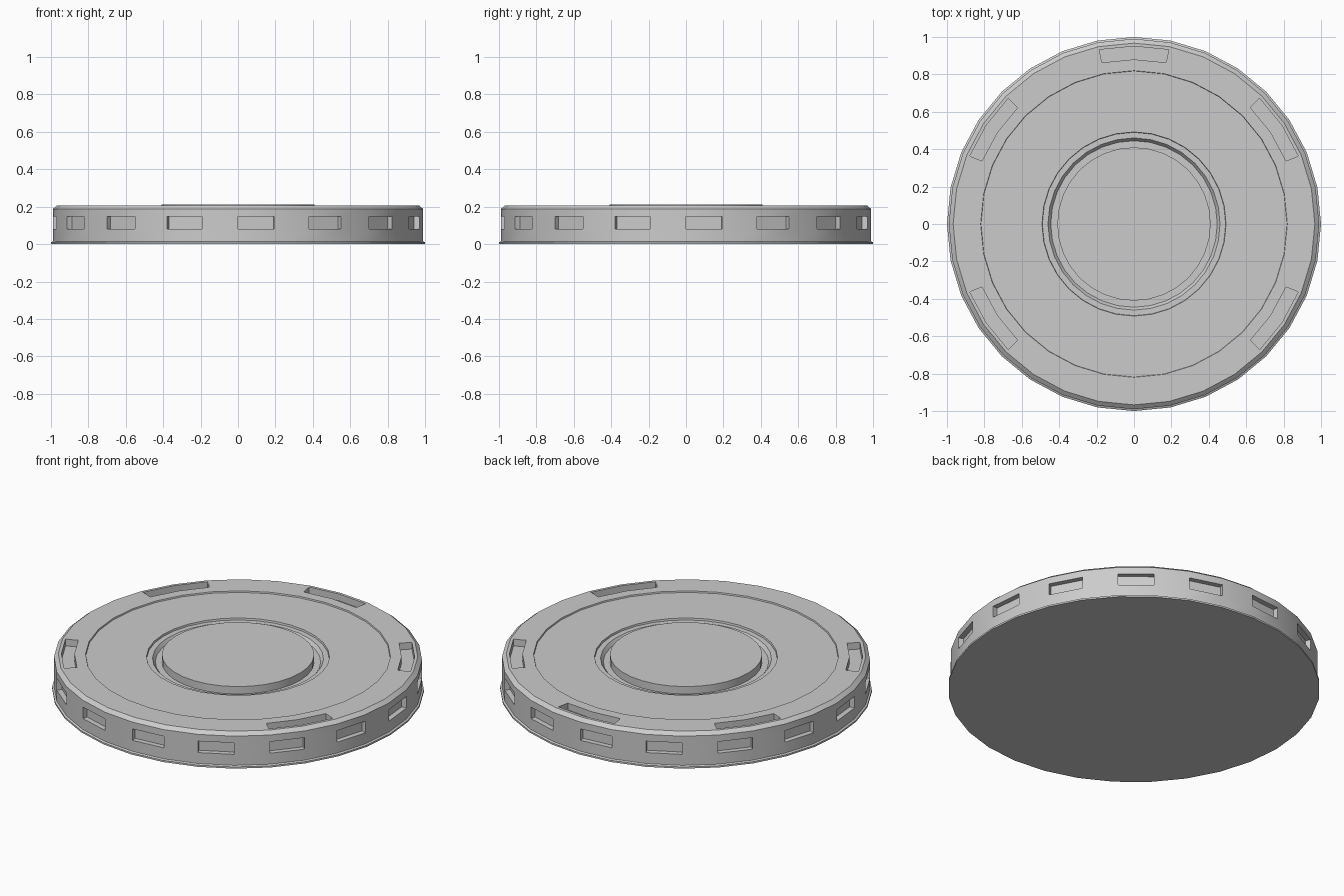
import bpy, bmesh
from math import sin, cos, pi, radians

if "Cube" in bpy.data.objects:
    bpy.data.objects.remove(bpy.data.objects["Cube"])

SIDES = 32


def lathe(bm, profile):
    """Revolve (radius, z) points about z; return rows of faces per profile step."""
    rings = []
    for r, z in profile:
        rings.append([bm.verts.new((r * cos(2 * pi * i / SIDES), r * sin(2 * pi * i / SIDES), z))
                      for i in range(SIDES)])
    rows = []
    for a, b in zip(rings, rings[1:]):
        rows.append([bm.faces.new((a[i], a[(i + 1) % SIDES], b[(i + 1) % SIDES], b[i]))
                     for i in range(SIDES)])
    bm.faces.new(rings[0][::-1])
    bm.faces.new(rings[-1])
    bm.normal_update()
    return rows


def finish(bm, name):
    bm.normal_update()
    mesh = bpy.data.meshes.new(name)
    bm.to_mesh(mesh)
    bm.free()
    ob = bpy.data.objects.new(name, mesh)
    bpy.context.collection.objects.link(ob)
    bpy.ops.object.select_all(action='DESELECT')
    ob.select_set(True)
    bpy.context.view_layer.objects.active = ob
    bpy.ops.object.shade_smooth_by_angle(angle=radians(25))
    return ob


# Main disc: base flange, side wall, bevelled rim, stepped top and ring groove
bm = bmesh.new()
rows = lathe(bm, [
    (1.0, 0), (1.0, 0.01), (0.99, 0.015),
    (0.99, 0.08), (0.99, 0.148), (0.99, 0.188), (0.967, 0.207),
    (0.95, 0.207), (0.88, 0.207), (0.82, 0.207), (0.818, 0.199),
    (0.492, 0.199), (0.49, 0.188), (0.46, 0.188), (0.445, 0.168),
])

# Side notches: every other wall panel pushed inward
panels = rows[3][0::2]
for f in bmesh.ops.extrude_discrete_faces(bm, faces=panels)["faces"]:
    bmesh.ops.translate(bm, verts=f.verts[:], vec=f.normal * -0.03)

# Top slots: five two-panel pockets in the rim
for first in (2, 7, 12, 18, 28):
    pocket = [rows[7][first], rows[7][first + 1]]
    new = bmesh.ops.extrude_face_region(bm, geom=pocket)["geom"]
    bmesh.ops.translate(bm, verts=[g for g in new if isinstance(g, bmesh.types.BMVert)],
                        vec=(0, 0, -0.04))
    bmesh.ops.delete(bm, geom=[f for f in pocket if f.is_valid], context='FACES')
finish(bm, "disc_body")

# Raised centre cap
bm = bmesh.new()
lathe(bm, [(0.41, 0.168), (0.41, 0.212)])
finish(bm, "centre_cap")
